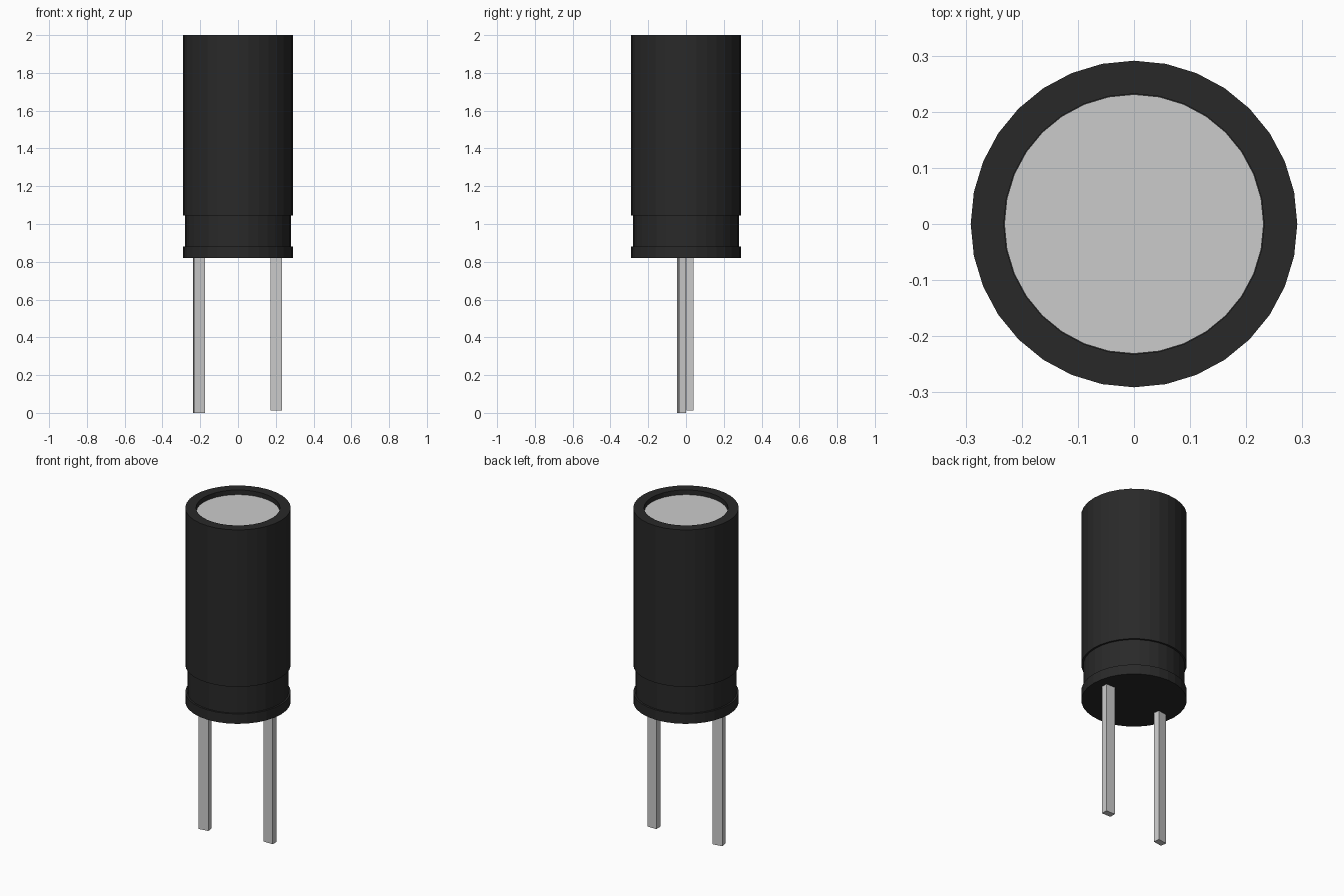
import bpy, bmesh, math

if "Cube" in bpy.data.objects:
    bpy.data.objects.remove(bpy.data.objects["Cube"])

black = bpy.data.materials.new("black_sleeve")
black.diffuse_color = (0.022, 0.022, 0.022, 1)
black.use_nodes = True
black.node_tree.nodes["Principled BSDF"].inputs["Base Color"].default_value = black.diffuse_color
SIDES = 32


def finish(name, bm, mat=None):
    bmesh.ops.recalc_face_normals(bm, faces=bm.faces)
    mesh = bpy.data.meshes.new(name)
    bm.to_mesh(mesh)
    bm.free()
    ob = bpy.data.objects.new(name, mesh)
    bpy.context.collection.objects.link(ob)
    if mat:
        mesh.materials.append(mat)
    return ob


def lathe(name, profile, mat=None):
    """Revolve (radius, z) points about z; both ends are capped."""
    bm = bmesh.new()
    rings = []
    for r, z in profile:
        rings.append([bm.verts.new((r * math.cos(a), r * math.sin(a), z))
                      for a in (2 * math.pi * i / SIDES for i in range(SIDES))])
    for lo, hi in zip(rings, rings[1:]):
        for i in range(SIDES):
            j = (i + 1) % SIDES
            bm.faces.new((lo[i], lo[j], hi[j], hi[i]))
    bm.faces.new(rings[0])
    bm.faces.new(rings[-1])
    return finish(name, bm, mat)


def lead(name, x, y, z0, turn):
    bm = bmesh.new()
    bmesh.ops.create_cube(bm, size=1)
    ob = finish(name, bm)
    ob.scale = (0.06, 0.038, 0.86 - z0)
    ob.location = (x, y, (0.86 + z0) / 2)
    ob.rotation_euler.z = math.radians(turn)


# Sleeve with crimped groove near the base and a recessed top
lathe("sleeve", [(0.291, 0.82), (0.291, 0.88), (0.28, 0.88), (0.28, 1.045),
                 (0.291, 1.045), (0.291, 2.0), (0.232, 2.0), (0.232, 1.96)], black)

# Bare metal top disc inside the rim
lathe("top_disc", [(0.231, 1.95), (0.231, 1.972)])

# Two wire leads, slightly offset and of unequal length
lead("left_lead", -0.206, -0.023, 0.0, 9)
lead("right_lead", 0.202, 0.021, 0.013, 0)
